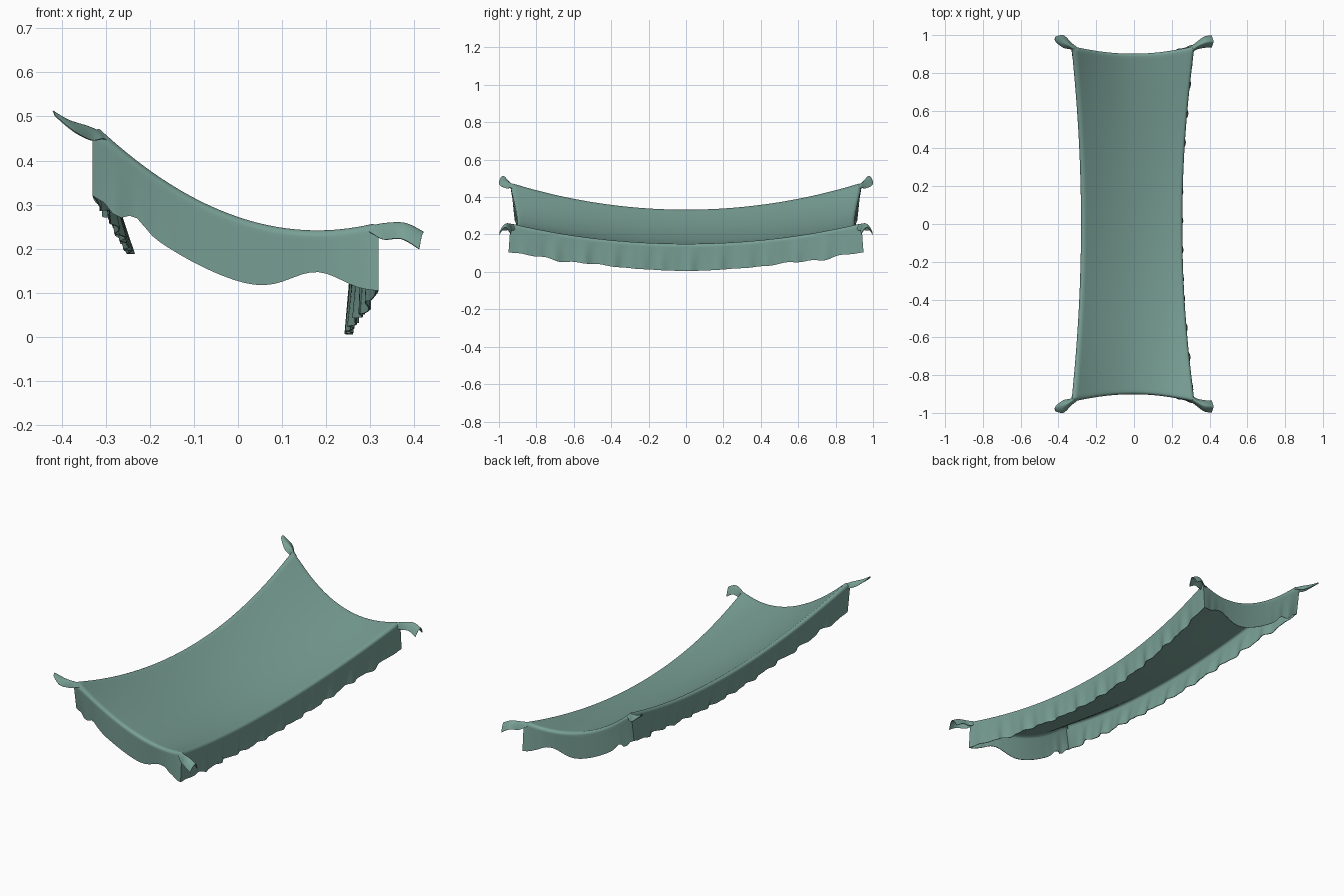
import bpy, bmesh, math
from math import sin, cos, exp, pi
from mathutils import Vector

cube = bpy.data.objects.get("Cube")
if cube:
    bpy.data.objects.remove(cube, do_unlink=True)

cloth = bpy.data.materials.new("sea_green_cloth")
cloth.use_nodes = True
GREEN = (0.19, 0.35, 0.30, 1)
cloth.diffuse_color = GREEN
bsdf = cloth.node_tree.nodes["Principled BSDF"]
bsdf.inputs["Base Color"].default_value = GREEN
bsdf.inputs["Roughness"].default_value = 0.9


def add_grid(bm, func, nu, nv):
    """Add a sheet of quads, func mapping (0..1, 0..1) to a point."""
    rows = [[bm.verts.new(func(i / nu, j / nv)) for j in range(nv + 1)]
            for i in range(nu + 1)]
    for a, b in zip(rows, rows[1:]):
        for j in range(nv):
            bm.faces.new((a[j], b[j], b[j + 1], a[j + 1]))


def finish(bm, name):
    """Weld the sheets, give them a thin cloth thickness and smooth them."""
    bmesh.ops.remove_doubles(bm, verts=bm.verts, dist=0.0003)
    bmesh.ops.recalc_face_normals(bm, faces=bm.faces)
    mesh = bpy.data.meshes.new(name)
    bm.to_mesh(mesh)
    bm.free()
    mesh.materials.append(cloth)
    obj = bpy.data.objects.new(name, mesh)
    bpy.context.collection.objects.link(obj)
    bpy.ops.object.select_all(action='DESELECT')
    obj.select_set(True)
    bpy.context.view_layer.objects.active = obj
    solid = obj.modifiers.new("thickness", 'SOLIDIFY')
    solid.thickness = 0.003
    solid.offset = 0
    bpy.ops.object.modifier_apply(modifier=solid.name)
    bpy.ops.object.shade_smooth_by_angle(angle=math.radians(75))


def canopy(u, v):
    """Sagging, sloping top, with u and v from -1 to 1."""
    left, right = -0.265 - 0.05 * v * v, 0.24 + 0.064 * v * v
    x = left + (right - left) * (u + 1) / 2
    y = v * (0.886 + 0.038 * u * u)
    z = 0.24 + 0.94 * (x - 0.18) ** 2 - 0.095 * (1 - v * v)
    z += 0.02 * (1 - u * u) * (1 - v ** 4)
    return Vector((x, y, z))


def bump(x, centre, width):
    return exp(-((x - centre) / width) ** 2)


def skirt(u, v, t):
    """Cloth rolling over the rim at (u, v), then hanging, t from 0 to 1."""
    p = canopy(u, v)
    out = Vector((math.copysign(abs(u) ** 12, u), math.copysign(abs(v) ** 12, v), 0))
    if abs(u) == 1:
        free = 1 - v ** 8
        ripple = 0.006 * sin(13 * pi * v + u) + 0.004 * sin(23 * pi * v)
        drop = 0.143 + 0.007 * v ** 4 - 0.006 * sin(pi * abs(v)) ** 2
        drop += free * v * v * (0.01 * sin(17 * v + u) + 0.009 * sin(41 * v))
        lean = 0.019 - 0.015 * u
    else:
        free = 1 - u ** 8
        ripple = 0.01 * sin(11 * pi * u) * u ** 4
        drop = 0.145 + 0.005 * u ** 6 - 0.053 * bump(p.x, 0.18, 0.09) * free
        drop += 0.022 * bump(p.x, -0.275, 0.018) * free - 0.018 * bump(p.x, -0.23, 0.025)
        lean = 0
    roll = min(t / 0.35, 1) * pi / 2
    hang = max(t - 0.35, 0) / 0.65
    p += out * (0.014 * sin(roll) + ripple * hang * free)
    p.x -= math.copysign(lean * hang * (1 - v * v), u)
    p.y += out.y * hang * (0.016 * u ** 3 - 0.006)
    p.z -= 0.014 * (1 - cos(roll)) + (drop - 0.014) * hang
    return p


# Canopy sheet with its hanging skirt on all four sides
NX, NY, ND = 36, 120, 20
bm = bmesh.new()
add_grid(bm, lambda a, b: canopy(2 * a - 1, 2 * b - 1), NX, NY)
for s in (-1, 1):
    add_grid(bm, lambda a, b: skirt(s, 2 * a - 1, b), NY, ND)
    add_grid(bm, lambda a, b: skirt(2 * a - 1, s, b), NX, ND)
finish(bm, "draped_canopy")

# Pinched corner ties: x, y, z, half width, fold depth along each tie
HIGH_TIE = [(-0.275, 0.875, 0.422, 0.015, 0.005), (-0.308, 0.917, 0.46, 0.018, 0.012),
            (-0.338, 0.942, 0.476, 0.018, 0.03), (-0.384, 0.966, 0.491, 0.034, 0.024),
            (-0.42, 0.978, 0.512, 0.014, 0.01)]
LOW_TIE = [(0.26, 0.875, 0.236, 0.015, 0.005), (0.3, 0.915, 0.25, 0.018, 0.012),
           (0.335, 0.942, 0.257, 0.019, 0.036), (0.38, 0.962, 0.257, 0.03, 0.035),
           (0.421, 0.967, 0.237, 0.032, 0.038)]


def tie_point(path, sy, t, w):
    """Point along a smooth tie, w from -1 to 1 across its folded section."""
    f = min(t * (len(path) - 1), len(path) - 1.0001)
    i = int(f)
    q = [path[max(0, min(k, len(path) - 1))] for k in range(i - 1, i + 3)]
    f -= i
    x, y, z, half, fold = (
        b + 0.5 * f * (c - a + f * (2 * a - 5 * b + 4 * c - e + f * (3 * (b - c) + e - a)))
        for a, b, c, e in zip(*q))
    return Vector((x - math.copysign(0.3 * half * w, x), sy * (y + 0.95 * half * w),
                   z - fold * abs(w) ** 1.7))


for name, path in (("high_tie", HIGH_TIE), ("low_tie", LOW_TIE)):
    for side, sy in (("front", -1), ("back", 1)):
        bm = bmesh.new()
        add_grid(bm, lambda a, b: tie_point(path, sy, a, 2 * b - 1), 24, 12)
        finish(bm, side + "_" + name)
